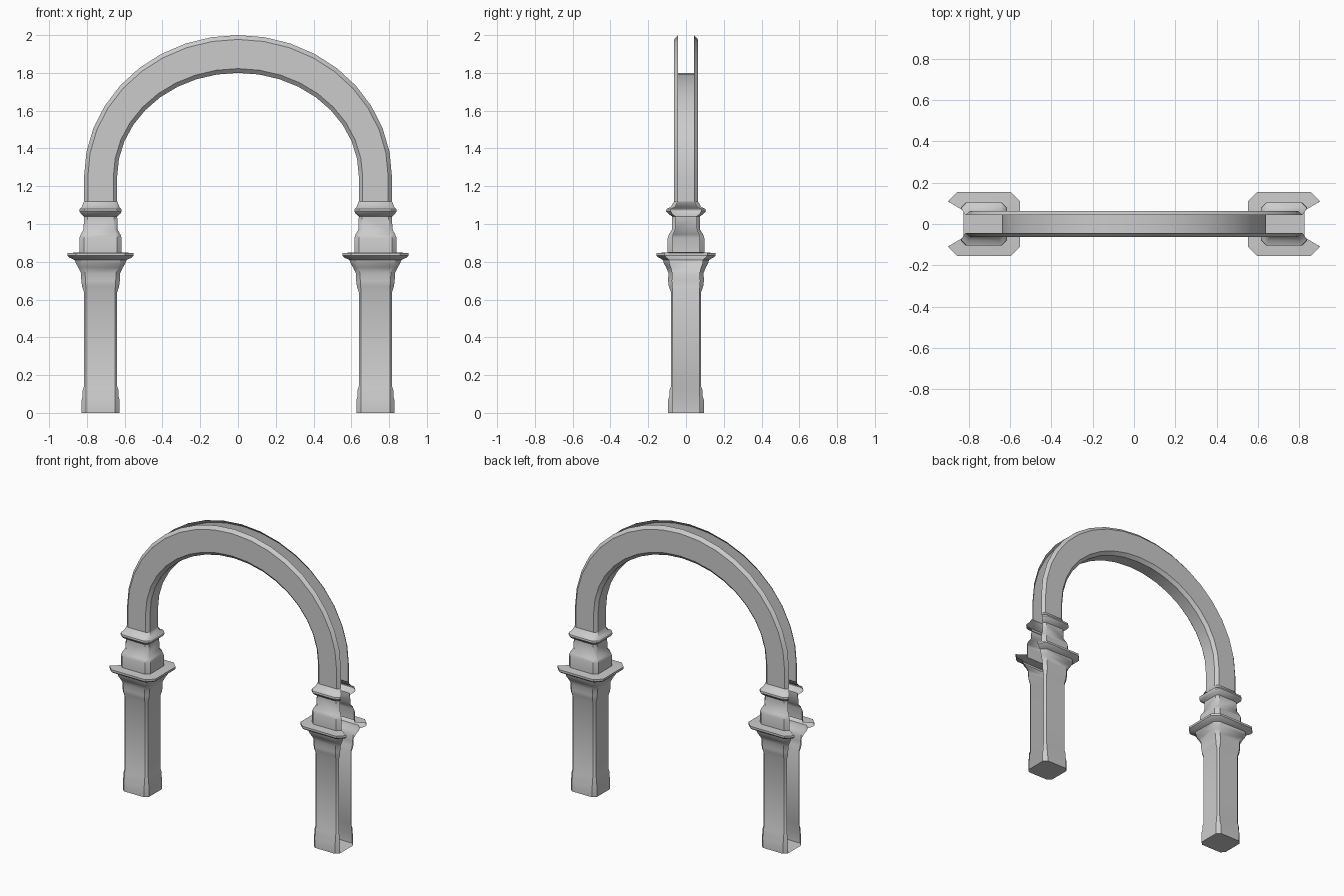
import bpy
import bmesh
from math import sin, cos, pi, radians
from mathutils import Vector

cube = bpy.data.objects.get("Cube")
if cube:
    bpy.data.objects.remove(cube)

stone = bpy.data.materials.new("grey_stone")
stone.use_nodes = True
colour = (0.6, 0.6, 0.6, 1)
stone.diffuse_color = colour
stone.node_tree.nodes["Principled BSDF"].inputs["Base Color"].default_value = colour

PILLAR_X = 0.7275   # pillar axis
SPRING = 1.25       # height where the arch starts to curve
FOOT = 1.12         # height where the arch meets the pillar


def section(hx, hy, c):
    """Chamfered channel section, open on the outer side."""
    half = [(hx, -hy + c), (hx - c, -hy), (c - hx, -hy), (-hx, c - hy)]
    return half + [(u, -v) for u, v in reversed(half)]


def loft(name, rings, close_bottom=False):
    """Skin open rings, then mirror the part to the other side."""
    bm = bmesh.new()
    rows = [[bm.verts.new(p) for p in ring] for ring in rings]
    for low, high in zip(rows, rows[1:]):
        for i in range(len(low) - 1):
            bm.faces.new((low[i], high[i], high[i + 1], low[i + 1]))
    if close_bottom:
        bm.faces.new(rows[0])
    mesh = bpy.data.meshes.new(name)
    bm.to_mesh(mesh)
    bm.free()
    mesh.materials.append(stone)
    obj = bpy.data.objects.new(name, mesh)
    bpy.context.collection.objects.link(obj)
    bpy.ops.object.select_all(action="DESELECT")
    obj.select_set(True)
    bpy.context.view_layer.objects.active = obj
    bpy.ops.object.shade_smooth_by_angle(angle=radians(40))
    mirror = obj.modifiers.new("Mirror", "MIRROR")
    mirror.use_axis[0] = True
    return obj


def pillar_part(name, profile, close_bottom=False):
    """Sweep a moulding profile of (z, half x, half y, chamfer)."""
    rings = [[(PILLAR_X + u, v, z) for u, v in section(hx, hy, c)]
             for z, hx, hy, c in profile]
    return loft(name, rings, close_bottom)


# Base, shaft and the wide ledge on top of it
pillar_part("pillar_shaft", [
    (0.0, 0.1, 0.095, 0.024),
    (0.07, 0.1, 0.094, 0.023),
    (0.09, 0.095, 0.088, 0.018),
    (0.12, 0.095, 0.088, 0.018),
    (0.14, 0.088, 0.08, 0.012),
    (0.64, 0.088, 0.08, 0.012),
    (0.67, 0.098, 0.091, 0.02),
    (0.7, 0.102, 0.095, 0.022),
    (0.74, 0.104, 0.093, 0.022),
    (0.77, 0.118, 0.105, 0.026),
    (0.79, 0.13, 0.117, 0.03),
    (0.81, 0.138, 0.122, 0.033),
    (0.822, 0.165, 0.145, 0.042),
    (0.832, 0.175, 0.155, 0.045),
    (0.846, 0.175, 0.155, 0.045),
    (0.85, 0.112, 0.097, 0.025),
], close_bottom=True)

# Upper block with its collar
pillar_part("pillar_capital", [
    (0.85, 0.112, 0.097, 0.025),
    (0.925, 0.112, 0.097, 0.025),
    (0.945, 0.105, 0.09, 0.022),
    (0.97, 0.09, 0.075, 0.018),
    (1.04, 0.088, 0.073, 0.018),
    (1.055, 0.105, 0.095, 0.022),
    (1.068, 0.112, 0.105, 0.026),
    (1.08, 0.11, 0.103, 0.025),
    (1.09, 0.1, 0.08, 0.022),
    (FOOT, 0.088, 0.063, 0.02),
])

# Arch: an outward-open channel following a slightly flattened curve
HX = 0.0875
SEGMENTS = 9


def arch_ring(t, z):
    inner = Vector((0.64 * cos(t), 0, z + 0.55 * sin(t)))
    outer = Vector((0.815 * cos(t), 0, z + 0.75 * sin(t)))
    ring = []
    for u, v in section(HX, 0.063, 0.02):
        p = inner.lerp(outer, (u + HX) / (2 * HX))
        ring.append((max(p.x, 0), v, p.z))
    return ring


rings = [arch_ring(0, FOOT)]
rings += [arch_ring(pi / 2 * i / SEGMENTS, SPRING) for i in range(SEGMENTS + 1)]
loft("arch", rings)
